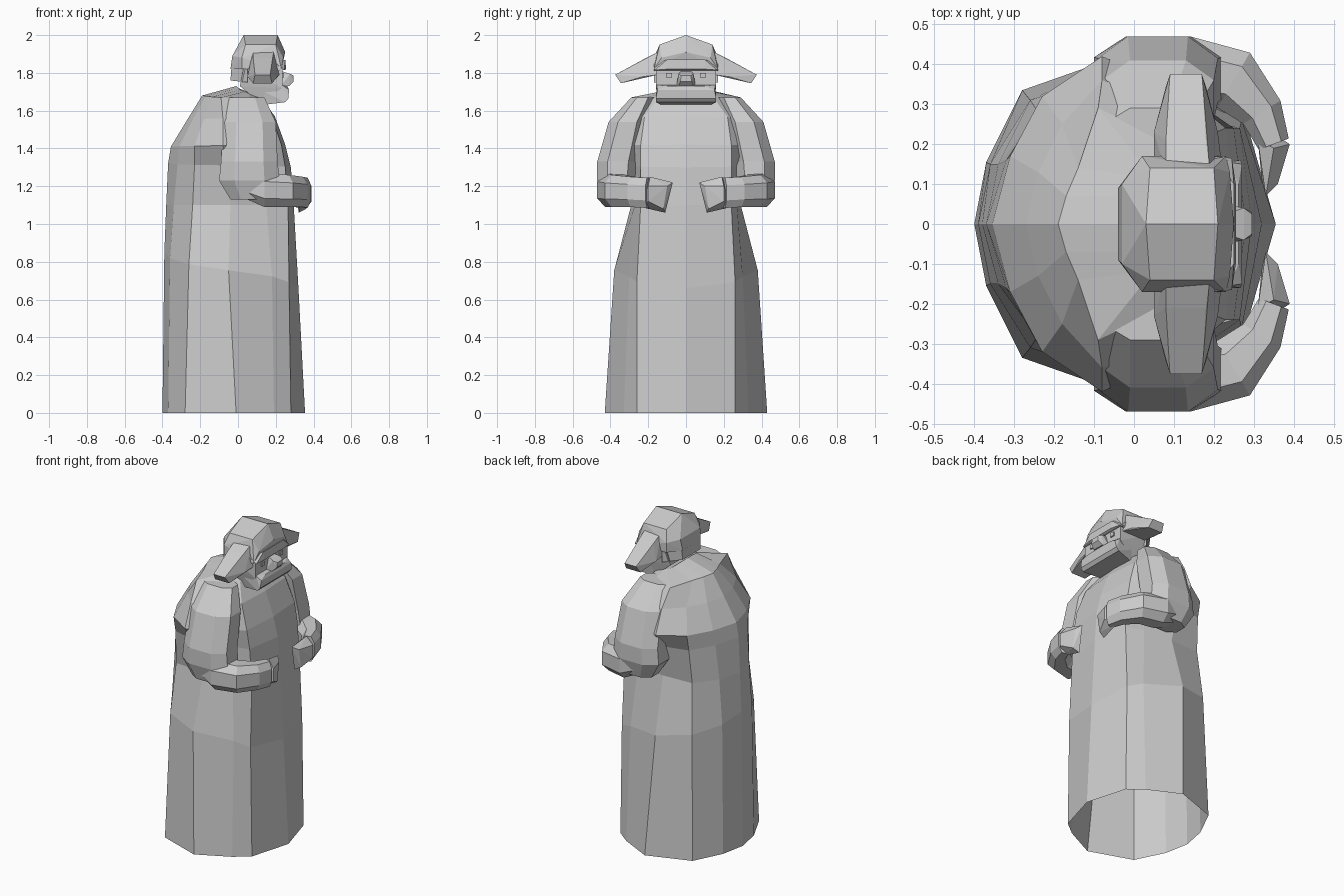
import bpy, bmesh, math
from mathutils import Vector

cube = bpy.data.objects.get("Cube")
if cube:
    bpy.data.objects.remove(cube)

clay = bpy.data.materials.new("plain grey")
clay.use_nodes = True
GREY = (0.6, 0.6, 0.6, 1)
clay.diffuse_color = GREY
clay.node_tree.nodes["Principled BSDF"].inputs["Base Color"].default_value = GREY


def finish(name, bm):
    bmesh.ops.recalc_face_normals(bm, faces=bm.faces)
    mesh = bpy.data.meshes.new(name)
    bm.to_mesh(mesh)
    bm.free()
    mesh.materials.append(clay)
    obj = bpy.data.objects.new(name, mesh)
    bpy.context.collection.objects.link(obj)
    return obj


def loft(name, rings, cap_start=True, cap_end=True):
    bm = bmesh.new()
    rows = [[bm.verts.new(p) for p in ring] for ring in rings]
    n = len(rows[0])
    for a, b in zip(rows, rows[1:]):
        for i in range(n):
            j = (i + 1) % n
            bm.faces.new((a[i], a[j], b[j], b[i]))
    if cap_start:
        bm.faces.new(rows[0][::-1])
    if cap_end:
        bm.faces.new(rows[-1])
    return finish(name, bm)


def hull(name, points, mirror=True, side=1):
    """Faceted solid around a few corner points, mirrored across y = 0."""
    pts = [(x, y * side, z) for x, y, z in points]
    if mirror:
        pts += [(x, -y, z) for x, y, z in pts if y]
    bm = bmesh.new()
    for p in pts:
        bm.verts.new(p)
    res = bmesh.ops.convex_hull(bm, input=bm.verts)
    loose = [v for v in bm.verts if not v.link_faces]
    bmesh.ops.delete(bm, geom=loose, context='VERTS')
    bmesh.ops.dissolve_limit(bm, angle_limit=math.radians(2),
                             verts=bm.verts, edges=bm.edges)
    return finish(name, bm)


def box_ring(center, u, v, ru, rv):
    """Chamfered rectangle with eight corners."""
    c = Vector(center)
    corners = [(1, .5), (.5, 1), (-.5, 1), (-1, .5),
               (-1, -.5), (-.5, -1), (.5, -1), (1, -.5)]
    return [c + u * (a * ru) + v * (b * rv) for a, b in corners]


# Robe: half outlines from front to back at (front z, back z), open at the hem
levels = [
    (0, 0, [(.355, 0), (.28, .26), (.19, .33), (-.01, .43), (-.28, .335), (-.37, .155), (-.40, 0)]),
    (.66, .85, [(.32, 0), (.27, .26), (.18, .3), (-.05, .38), (-.26, .31), (-.36, .15), (-.39, 0)]),
    (1.1, 1.1, [(.295, 0), (.265, .24), (.15, .27), (-.04, .29), (-.24, .28), (-.34, .15), (-.38, 0)]),
    (1.3, 1.32, [(.28, 0), (.25, .24), (.15, .27), (-.05, .34), (-.23, .3), (-.32, .16), (-.37, 0)]),
    (1.42, 1.41, [(.25, 0), (.23, .24), (.12, .33), (-.08, .42), (-.23, .32), (-.31, .17), (-.355, 0)]),
    (1.57, 1.55, [(.195, 0), (.18, .22), (.1, .31), (-.08, .36), (-.18, .25), (-.24, .13), (-.27, 0)]),
    (1.66, 1.68, [(.13, 0), (.12, .15), (.06, .22), (-.09, .29), (-.14, .14), (-.17, .07), (-.19, 0)]),
    (1.67, 1.73, [(.1, 0), (.1, .1), (.06, .13), (.03, .14), (.01, .12), (0, .07), (-.01, 0)]),
]
rings = []
for front, back, half in levels:
    pts = [(x, y, front + (back - front) * i / 6) for i, (x, y) in enumerate(half)]
    rings.append(pts + [(x, -y, z) for x, y, z in pts[-2:0:-1]])
loft("robe", rings, cap_start=False)

X, Y, Z = Vector((1, 0, 0)), Vector((0, 1, 0)), Vector((0, 0, 1))
for side, label in ((1, "left"), (-1, "right")):
    # Upper sleeve, hanging from the shoulder
    sleeve = [(.04, .23, 1.67, .10, .06), (.06, .31, 1.54, .14, .10),
              (.06, .36, 1.33, .15, .11), (.06, .365, 1.23, .16, .105),
              (.07, .37, 1.13, .11, .07)]
    loft(label + "_upper_sleeve",
         [box_ring((x, y * side, z), X, Y, rx, ry) for x, y, z, rx, ry in sleeve])

    # Forearm, curving forward and inward across the belly
    path = [(-.06, .36, 1.24, .06, .06), (.14, .385, 1.18, .085, .09),
            (.25, .36, 1.175, .08, .085), (.32, .28, 1.17, .055, .08),
            (.35, .2, 1.165, .04, .08)]
    mids = [Vector((x, y * side, z)) for x, y, z, w, h in path]
    arm = []
    for i, p in enumerate(mids):
        t = mids[min(i + 1, len(mids) - 1)] - mids[max(i - 1, 0)]
        arm.append(box_ring(p, t.cross(Z).normalized(), Z, path[i][3], path[i][4]))
    loft(label + "_forearm", arm)

    # Flat mitten hand
    hull(label + "_hand", [(.39, .2, 1.2), (.39, .2, 1.12), (.35, .19, 1.25),
                           (.31, .21, 1.22), (.33, .24, 1.09), (.33, .07, 1.22),
                           (.36, .1, 1.2), (.36, .12, 1.08), (.32, .11, 1.06)],
         mirror=False, side=side)

    # Drooping hat flap
    hull(label + "_hat_flap", [(.08, .13, 1.92), (.19, .13, 1.92), (.05, .15, 1.79),
                               (.22, .15, 1.79), (.08, .21, 1.88), (.18, .21, 1.88),
                               (.05, .23, 1.78), (.21, .23, 1.78), (.09, .375, 1.79),
                               (.17, .375, 1.79), (.08, .345, 1.745), (.18, .345, 1.745)],
         mirror=False, side=side)

    # Small eye bead
    hull(label + "_eye", [(x, y, z) for x in (.22, .243)
                          for y in (.075, .105) for z in (1.775, 1.8)],
         mirror=False, side=side)

# Head, jaw and nose
hull("head", [(.235, .16, 1.83), (.235, .16, 1.72), (.03, .16, 1.83),
              (.01, .14, 1.73), (.12, .13, 1.64)])
hull("jaw", [(.235, .155, 1.735), (.262, .1, 1.73), (.27, .15, 1.71), (.267, .16, 1.665),
             (.25, .16, 1.645), (.13, .13, 1.63), (.1, .14, 1.72)])
hull("nose", [(.23, .025, 1.81), (.23, .05, 1.735), (.275, .04, 1.795),
              (.295, .025, 1.785), (.295, .03, 1.755), (.27, .04, 1.73)])

# Hat with a low crown, a neck guard and a short brim
hull("hat_crown", [(-.03, .1, 1.89), (.03, 0, 2), (.21, 0, 2), (.04, .14, 1.95),
                   (.2, .14, 1.95), (.25, 0, 1.91), (.24, .13, 1.88), (.02, .17, 1.82),
                   (.02, .17, 1.88), (.23, .17, 1.82), (-.04, .09, 1.82)])
hull("hat_neck_guard", [(-.04, .09, 1.76), (-.03, .1, 1.89), (.05, .17, 1.75),
                        (.05, .17, 1.87)])
hull("hat_brim", [(.2, .17, 1.81), (.2, .17, 1.85), (.245, .165, 1.815),
                  (.25, .1, 1.87), (.255, .1, 1.82)])
